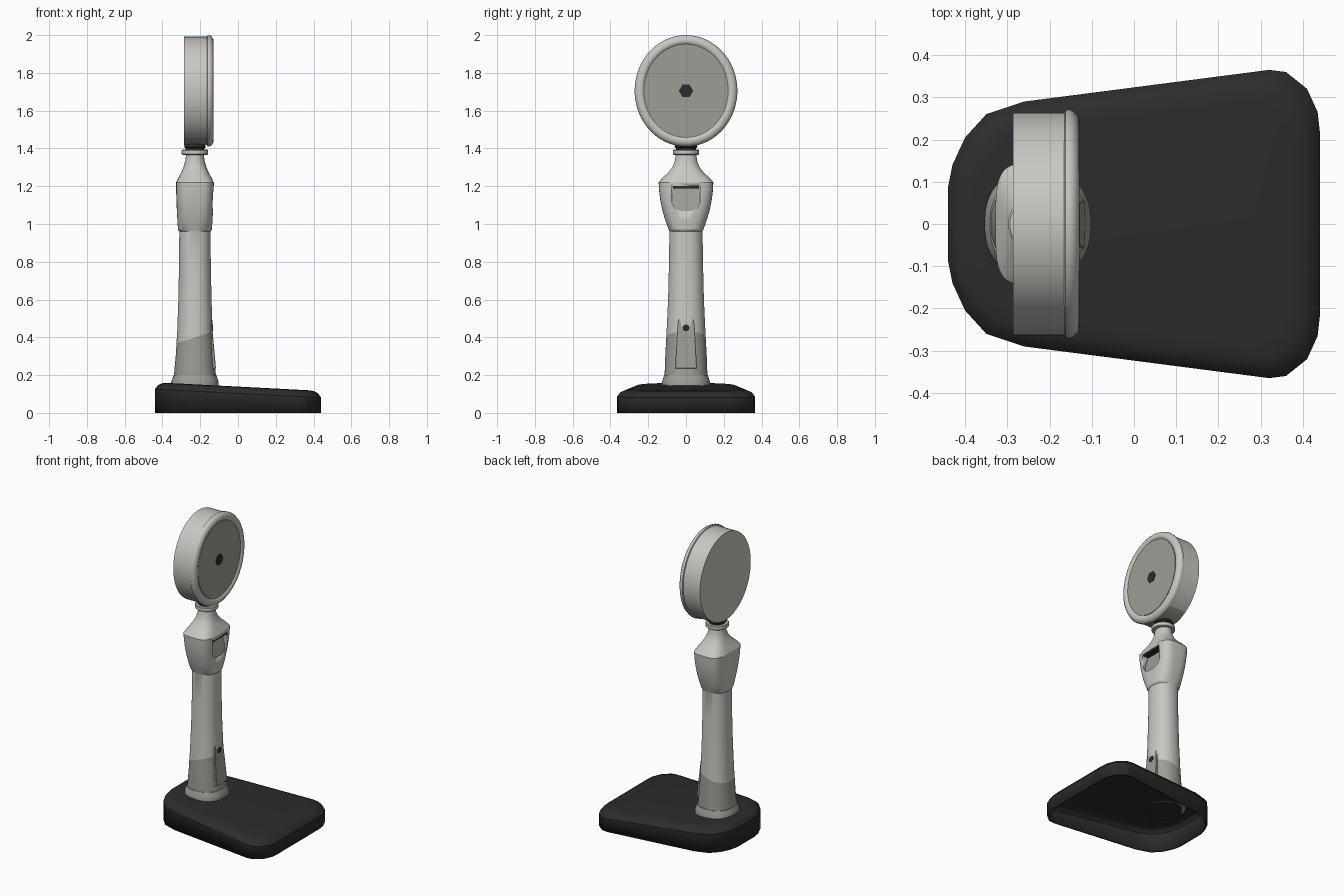
import bpy, bmesh, math
from mathutils import Vector

cube = bpy.data.objects.get("Cube")
if cube:
    bpy.data.objects.remove(cube, do_unlink=True)


def material(name, rgb):
    m = bpy.data.materials.new(name)
    m.use_nodes = True
    m.diffuse_color = (*rgb, 1)
    bsdf = next(n for n in m.node_tree.nodes if n.type == 'BSDF_PRINCIPLED')
    bsdf.inputs["Base Color"].default_value = (*rgb, 1)
    return m


LIGHT = material("light grey", (0.58, 0.57, 0.54))
WARM = material("warm grey", (0.34, 0.34, 0.31))
BLACK = material("black", (0.025, 0.025, 0.025))
CX = -0.228          # column axis
DISC_Z = 1.705       # disc centre height


def finish(name, bm, mats, angle=30):
    bmesh.ops.recalc_face_normals(bm, faces=bm.faces)
    me = bpy.data.meshes.new(name)
    bm.to_mesh(me)
    bm.free()
    for m in mats:
        me.materials.append(m)
    for p in me.polygons:
        p.use_smooth = True
    me.set_sharp_from_angle(angle=math.radians(angle))
    ob = bpy.data.objects.new(name, me)
    bpy.context.collection.objects.link(ob)
    return ob


def skin(bm, rings, cap_start=True, cap_end=True):
    loops = [[bm.verts.new(p) for p in ring] for ring in rings]
    for a, b in zip(loops, loops[1:]):
        for i in range(len(a)):
            j = (i + 1) % len(a)
            bm.faces.new((a[i], a[j], b[j], b[i]))
    if cap_start:
        bm.faces.new(loops[0][::-1])
    if cap_end:
        bm.faces.new(loops[-1])


def superellipse(a, b, power, count):
    out = []
    for i in range(count):
        t = 2 * math.pi * (i + 0.5) / count
        c, s = math.cos(t), math.sin(t)
        out.append((a * math.copysign(abs(c) ** (2 / power), c),
                    b * math.copysign(abs(s) ** (2 / power), s)))
    return out


def upright(profile, count=48):
    # rings of (height, half width x, half width y, squareness)
    bm = bmesh.new()
    skin(bm, [[(CX + x, y, z) for x, y in superellipse(a, b, n, count)]
              for z, a, b, n in profile])
    return bm


def sideways(profile, count=64):
    # rings of (x, half width y, half height z)
    bm = bmesh.new()
    skin(bm, [[(x, y, DISC_Z + z) for y, z in superellipse(a, b, 2, count)]
              for x, a, b in profile])
    return bm


# Base: hollow wedge shell, open underneath
half = [(-0.44, 0.09), (-0.43, 0.14), (-0.40, 0.205), (-0.35, 0.26), (-0.26, 0.29),
        (0.32, 0.365), (0.36, 0.36), (0.41, 0.32), (0.435, 0.265), (0.44, 0.22)]
outline = half + [(x, -y) for x, y in reversed(half)]


def base_top(x):
    return 0.16 - 0.052 * (x + 0.4)


def base_ring(inset, drop):
    ring = []
    for x, y in outline:
        px, py = x * (1 - inset / 0.44), y * (1 - inset / 0.33)
        ring.append((px, py, base_top(px) - drop))
    return ring


bm = bmesh.new()
skin(bm, [[(x, y, 0) for x, y in outline], base_ring(0, 0.036), base_ring(0.016, 0.014),
          base_ring(0.04, 0.003), base_ring(0.07, 0)], cap_start=False)
base = finish("base", bm, [BLACK])
shell = base.modifiers.new("shell", 'SOLIDIFY')
shell.thickness = 0.012
shell.offset = -1

# Column socket seen inside the hollow base
finish("base_socket", upright([(0.125, 0.11, 0.11, 2), (0.15, 0.11, 0.11, 2)]), [BLACK])

# Foot collar, column with widened grip and shoulder
finish("foot_collar", upright([(0.14, 0.126, 0.128, 2.4), (0.165, 0.126, 0.128, 2.4),
                               (0.18, 0.12, 0.122, 2.4), (0.2, 0.113, 0.116, 2.4)]), [WARM])
bm = upright([
    (0.19, 0.112, 0.114, 2.2), (0.3, 0.102, 0.11, 2.2), (0.43, 0.094, 0.103, 2.2),
    (0.6, 0.088, 0.095, 2.2), (0.8, 0.084, 0.09, 2.2), (0.96, 0.083, 0.088, 2.2),
    (0.97, 0.09, 0.092, 2.5), (1.02, 0.093, 0.11, 2.9), (1.07, 0.096, 0.125, 3.2),
    (1.13, 0.098, 0.137, 3.6), (1.18, 0.1, 0.143, 3.8), (1.22, 0.1, 0.145, 4),
    (1.245, 0.088, 0.125, 3.2), (1.27, 0.074, 0.096, 2.8), (1.3, 0.061, 0.072, 2.4),
    (1.335, 0.051, 0.059, 2.1), (1.38, 0.046, 0.053, 2)])
slope = Vector((-0.32, 0, 1)).normalized()
cut = Vector((CX, 0, 0.4))
bmesh.ops.bisect_plane(bm, geom=bm.verts[:] + bm.edges[:] + bm.faces[:],
                       plane_co=cut, plane_no=slope)
for f in bm.faces:
    f.material_index = int((f.calc_center_median() - cut).dot(slope) < 0)
column = finish("column", bm, [LIGHT, WARM], 25)

# Scooped grip recess: shallow at the bottom, deep under the top lip
bm = bmesh.new()
scoop = [(-0.075, 1.2), (-0.075, 1.115), (-0.062, 1.085), (-0.035, 1.07)]
scoop += [(-y, z) for y, z in reversed(scoop)]
skin(bm, [[(-0.138 - 0.28 * (z - 1.07), y, z) for y, z in scoop],
          [(-0.08, y, z) for y, z in scoop]])
cutter = finish("recess_cutter", bm, [WARM])
cutter.hide_render = True
cutter.display_type = 'WIRE'
cutter.hide_set(True)
carve = column.modifiers.new("recess", 'BOOLEAN')
carve.operation = 'DIFFERENCE'
carve.solver = 'EXACT'
carve.object = cutter
carve.material_mode = 'TRANSFER'


def box(name, centre, size, mat):
    bm = bmesh.new()
    bmesh.ops.create_cube(bm, size=1)
    for v in bm.verts:
        v.co = Vector(centre) + Vector([c * s for c, s in zip(v.co, size)])
    return finish(name, bm, [mat])


box("recess_slot", (-0.15, 0, 1.195), (0.04, 0.14, 0.012), BLACK)

# Arched service panel following the column's slope
arch = [(-0.058, 0.235), (-0.046, 0.46)]
arch += [(-0.044 * math.cos(t), 0.475 + 0.048 * math.sin(t))
         for t in (math.pi * i / 10 for i in range(11))]
arch += [(0.046, 0.46), (0.058, 0.235)]


def panel_x(z):
    return -0.117 - 0.088 * (z - 0.235)


bm = bmesh.new()
skin(bm, [[(panel_x(z) - 0.035, y, z) for y, z in arch],
          [(panel_x(z) - 0.003, y, z) for y, z in arch],
          [(panel_x(z), y * 0.95, 0.38 + (z - 0.38) * 0.98) for y, z in arch]])
finish("service_panel", bm, [WARM])


def button(name, x, z, radius, depth, sides):
    bm = bmesh.new()
    skin(bm, [[(x + d, radius * math.cos(2 * math.pi * i / sides),
                z + radius * math.sin(2 * math.pi * i / sides)) for i in range(sides)]
              for d in (-depth, depth)])
    return finish(name, bm, [BLACK])


button("panel_button", panel_x(0.45), 0.45, 0.019, 0.004, 8)

# Neck collar and swivel joint
finish("neck_collar", upright([(1.366, 0.066, 0.066, 2), (1.37, 0.07, 0.07, 2),
                               (1.39, 0.07, 0.07, 2), (1.394, 0.066, 0.066, 2)]), [LIGHT])
finish("swivel_joint", upright([(1.38, 0.05, 0.052, 2), (1.402, 0.05, 0.052, 2),
                                (1.408, 0.058, 0.062, 2), (1.44, 0.045, 0.05, 2)]), [BLACK])

# Disc body with a warm grey underside patch
bm = sideways([(-0.287, 0.264, 0.287), (-0.155, 0.264, 0.287)])
for f in bm.faces:
    if len(f.verts) == 4 and f.calc_center_median().z < 1.465:
        f.material_index = 1
finish("disc_body", bm, [LIGHT, WARM])

# Rounded rim, recessed face and hexagonal centre
finish("disc_rim", sideways([
    (-0.166, 0.262, 0.286), (-0.162, 0.27, 0.294), (-0.152, 0.272, 0.295),
    (-0.14, 0.266, 0.289), (-0.132, 0.255, 0.278), (-0.129, 0.242, 0.266),
    (-0.132, 0.23, 0.254), (-0.139, 0.223, 0.247)]), [LIGHT], 40)
finish("disc_face", sideways([(-0.145, 0.221, 0.245), (-0.136, 0.221, 0.245)]), [WARM])
button("disc_centre", -0.136, DISC_Z, 0.038, 0.003, 6)
